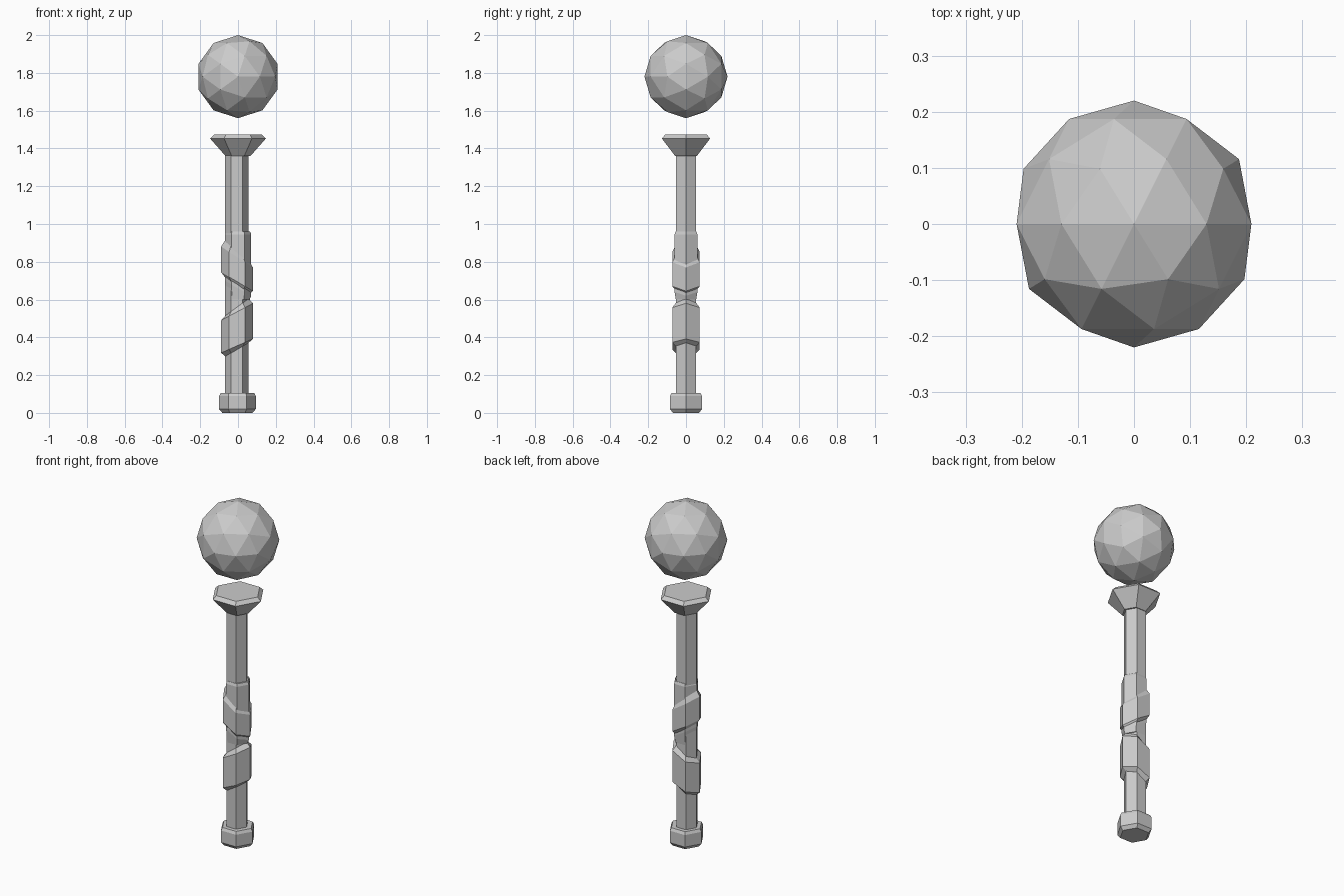
import bpy, bmesh
from math import cos, sin, pi, radians
from mathutils import Matrix

if "Cube" in bpy.data.objects:
    bpy.data.objects.remove(bpy.data.objects["Cube"])


def hex_part(name, rings, x=0.0):
    """Six-sided solid from (radius, height, tilt) rings; tilt raises the +x side."""
    bm = bmesh.new()
    loops = []
    for r, z, tilt in rings:
        loops.append([bm.verts.new((x + r * cos(i * pi / 3), r * sin(i * pi / 3),
                                    z + tilt * cos(i * pi / 3))) for i in range(6)])
    for a, b in zip(loops, loops[1:]):
        for i in range(6):
            j = (i + 1) % 6
            bm.faces.new((a[i], a[j], b[j], b[i]))
    bm.faces.new(loops[0][::-1])
    bm.faces.new(loops[-1])
    bmesh.ops.recalc_face_normals(bm, faces=bm.faces)
    mesh = bpy.data.meshes.new(name)
    bm.to_mesh(mesh)
    bm.free()
    ob = bpy.data.objects.new(name, mesh)
    bpy.context.collection.objects.link(ob)
    return ob


# Shaft and foot
hex_part("shaft", [(.062, .05, 0), (.062, 1.40, 0)], -.006)
hex_part("foot", [(.08, 0, 0), (.097, .02, 0), (.097, .09, 0), (.088, .106, 0)], -.003)

# Flared cup at the top
hex_part("cup", [(.066, 1.36, 0), (.148, 1.453, 0), (.127, 1.473, 0)])

# Grip: thin sleeve with two wraps tilted in opposite directions
hex_part("grip_sleeve", [(.062, .60, 0), (.070, .66, -.04), (.070, .945, 0), (.064, .96, 0)])
hex_part("lower_wrap", [(.062, .335, .037), (.084, .355, .037),
                        (.084, .535, .045), (.062, .56, .045)], -.005)
hex_part("upper_wrap", [(.062, .67, -.045), (.084, .695, -.05),
                        (.084, .825, -.055), (.066, .855, -.055)], -.005)

# Floating faceted orb, poles turned to face front and back
bm = bmesh.new()
bmesh.ops.create_icosphere(bm, subdivisions=2, radius=.22,
                           matrix=Matrix.Translation((0, 0, 1.78)) @ Matrix.Rotation(radians(90), 4, 'X'))
mesh = bpy.data.meshes.new("orb")
bm.to_mesh(mesh)
bm.free()
bpy.context.collection.objects.link(bpy.data.objects.new("orb", mesh))
